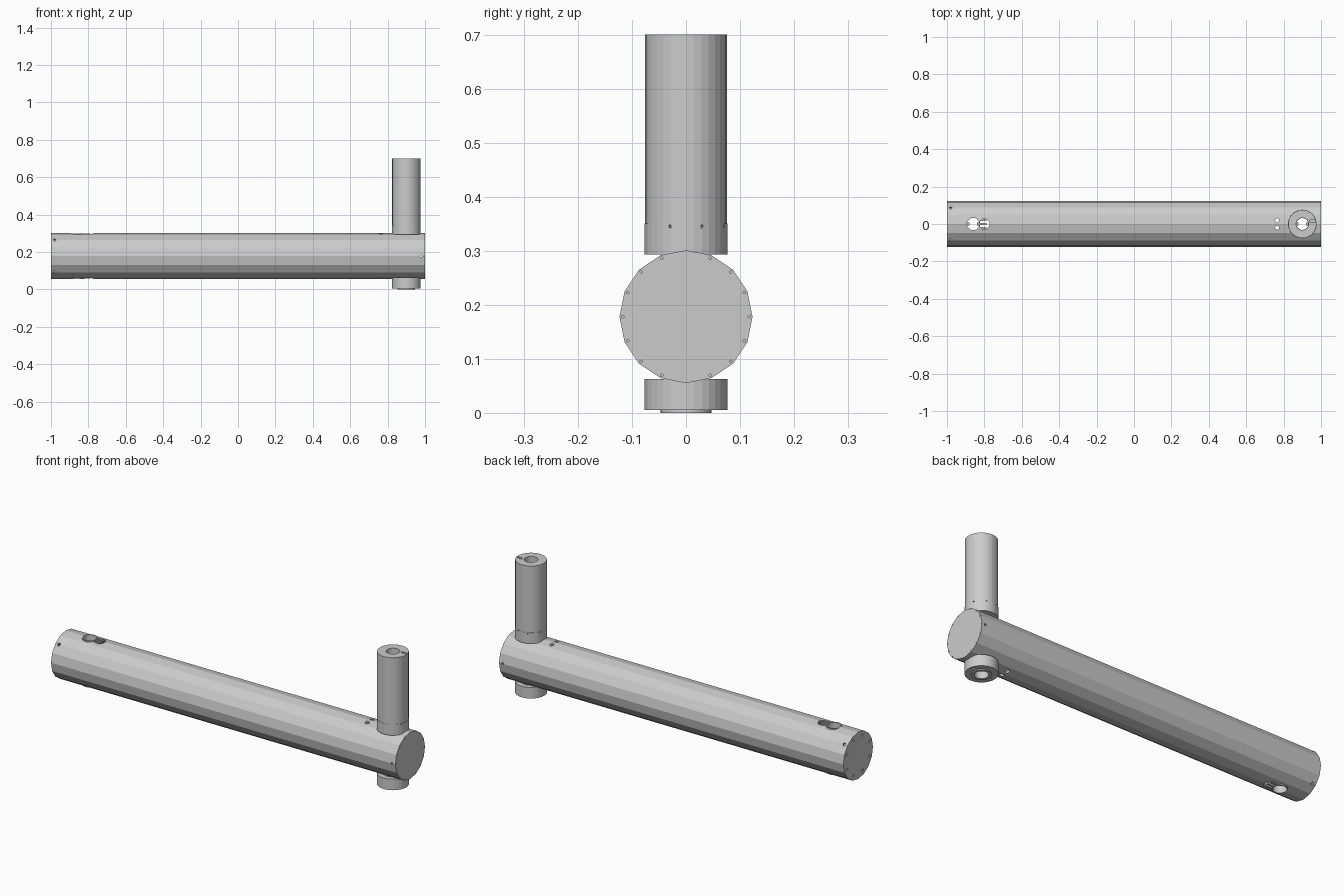
import bpy, bmesh, math
from mathutils import Vector, Matrix

if "Cube" in bpy.data.objects:
    bpy.data.objects.remove(bpy.data.objects["Cube"])

CZ, R = 0.178, 0.123          # tube axis height and radius
GRIP_X, HOLE_X = 0.90, -0.86


def add(name, bm):
    bmesh.ops.recalc_face_normals(bm, faces=bm.faces)
    me = bpy.data.meshes.new(name)
    bm.to_mesh(me)
    bm.free()
    ob = bpy.data.objects.new(name, me)
    bpy.context.collection.objects.link(ob)
    return ob


def rod(name, a, b, r, n=16):
    """Solid cylinder from point a to point b."""
    a, b = Vector(a), Vector(b)
    d = b - a
    m = Matrix.Translation((a + b) / 2) @ d.to_track_quat('Z', 'Y').to_matrix().to_4x4()
    bm = bmesh.new()
    bmesh.ops.create_cone(bm, cap_ends=True, segments=n, radius1=r, radius2=r,
                          depth=d.length, matrix=m)
    return add(name, bm)


def box(name, c, s):
    bm = bmesh.new()
    bmesh.ops.create_cube(bm, size=1, matrix=Matrix.Translation(c) @ Matrix.Diagonal((*s, 1)))
    return add(name, bm)


def lathe(name, x, profile, n=32):
    """Closed (radius, z) profile turned about a vertical axis at x."""
    bm = bmesh.new()
    rings = [[bm.verts.new((x + r * math.cos(2 * math.pi * i / n),
                            r * math.sin(2 * math.pi * i / n), z))
              for i in range(n)] for r, z in profile]
    for k, ring in enumerate(rings):
        nxt = rings[(k + 1) % len(rings)]
        for i in range(n):
            j = (i + 1) % n
            bm.faces.new((ring[i], ring[j], nxt[j], nxt[i]))
    return add(name, bm)


def cut(ob, cutter):
    mod = ob.modifiers.new("cut", 'BOOLEAN')
    mod.operation, mod.solver, mod.object = 'DIFFERENCE', 'EXACT', cutter
    bpy.context.view_layer.objects.active = ob
    bpy.ops.object.modifier_apply(modifier=mod.name)
    bpy.data.objects.remove(cutter)


def vertical(x, y, r, n=16):
    return rod("cutter", (x, y, -0.1), (x, y, 0.8), r, n)


def radial(x, deg, r0, r1, r):
    c, s = math.cos(math.radians(deg)), math.sin(math.radians(deg))
    return rod("cutter", (x, r0 * c, CZ + r0 * s), (x, r1 * c, CZ + r1 * s), r, 10)


# Hollow main tube with closed ends
tube = rod("main_tube", (-1, 0, CZ), (1, 0, CZ), R)
cut(tube, rod("cutter", (-0.985, 0, CZ), (0.985, 0, CZ), 0.112))

# Through openings for grip, sleeve, clip and guide pins
cut(tube, vertical(GRIP_X, 0, 0.036, 32))
cut(tube, vertical(HOLE_X, 0, 0.036, 24))
cut(tube, vertical(-0.80, 0, 0.028))
for y in (-0.02, 0.02):
    cut(tube, vertical(0.765, y, 0.011))

# Screw holes round both ends
for deg in (45, 135, 225, 315):
    cut(tube, radial(-0.98, deg, 0.108, 0.14, 0.008))
for deg in (0, 180):
    cut(tube, radial(0.98, deg, 0.108, 0.14, 0.006))
for i in range(8):
    a = math.radians(22.5 + 45 * i)
    y, z = 0.1 * math.cos(a), CZ + 0.1 * math.sin(a)
    cut(tube, rod("cutter", (-1.02, y, z), (-0.99, y, z), 0.007, 10))
for i in range(16):
    if i not in (4, 12):
        a = math.radians(22.5 * i)
        y, z = 0.117 * math.cos(a), CZ + 0.117 * math.sin(a)
        cut(tube, rod("cutter", (0.994, y, z), (1.02, y, z), 0.0025, 6))

# Grip: wide lower collar, counterbore and central bore
grip = lathe("grip", GRIP_X, [(0.033, 0.305), (0.033, 0.70), (0.0755, 0.70), (0.0755, 0.35),
                              (0.0765, 0.35), (0.0765, 0.293), (0.05, 0.293), (0.05, 0.305)])
cut(grip, box("cutter", (0.955, 0.015, 0.68), (0.03, 0.012, 0.08)))
for k in range(8):
    a = math.radians(45 * k + 22.5)
    c, s = math.cos(a), math.sin(a)
    cut(grip, rod("cutter", (GRIP_X + 0.07 * c, 0.07 * s, 0.345),
                  (GRIP_X + 0.09 * c, 0.09 * s, 0.345), 0.003, 8))

# Lower foot with base flange
foot = lathe("foot", GRIP_X, [(0.033, 0), (0.047, 0), (0.047, 0.005), (0.0765, 0.005),
                              (0.0765, 0.063), (0.05, 0.063), (0.05, 0.054), (0.033, 0.054)])
for sx, y in ((0.057, 0.015), (-0.057, -0.015)):
    cut(foot, box("cutter", (GRIP_X + sx, y, 0.01), (0.018, 0.012, 0.04)))

# Hollow pivot joining foot, tube and grip
lathe("pivot", GRIP_X, [(0.0315, 0.04), (0.036, 0.04), (0.036, 0.32), (0.0315, 0.32)])

# Sleeve through the far end, with flat lips standing proud of the curve
lathe("sleeve", HOLE_X, [(0.033, 0.056), (0.038, 0.056), (0.038, 0.3), (0.033, 0.3)], 24)

# Latch clips beside the sleeve and key tabs inside the bores
for z, side in ((0.295, "top"), (0.061, "bottom")):
    for y in (-0.02, 0.0, 0.02):
        box("latch_clip_" + side, (-0.806, y, z), (0.036, 0.009, 0.008))
for x, name in ((GRIP_X, "pivot"), (HOLE_X, "sleeve")):
    for s in (-1, 1):
        box(name + "_key", (x + s * 0.027, 0, CZ), (0.014, 0.014, 0.1))
